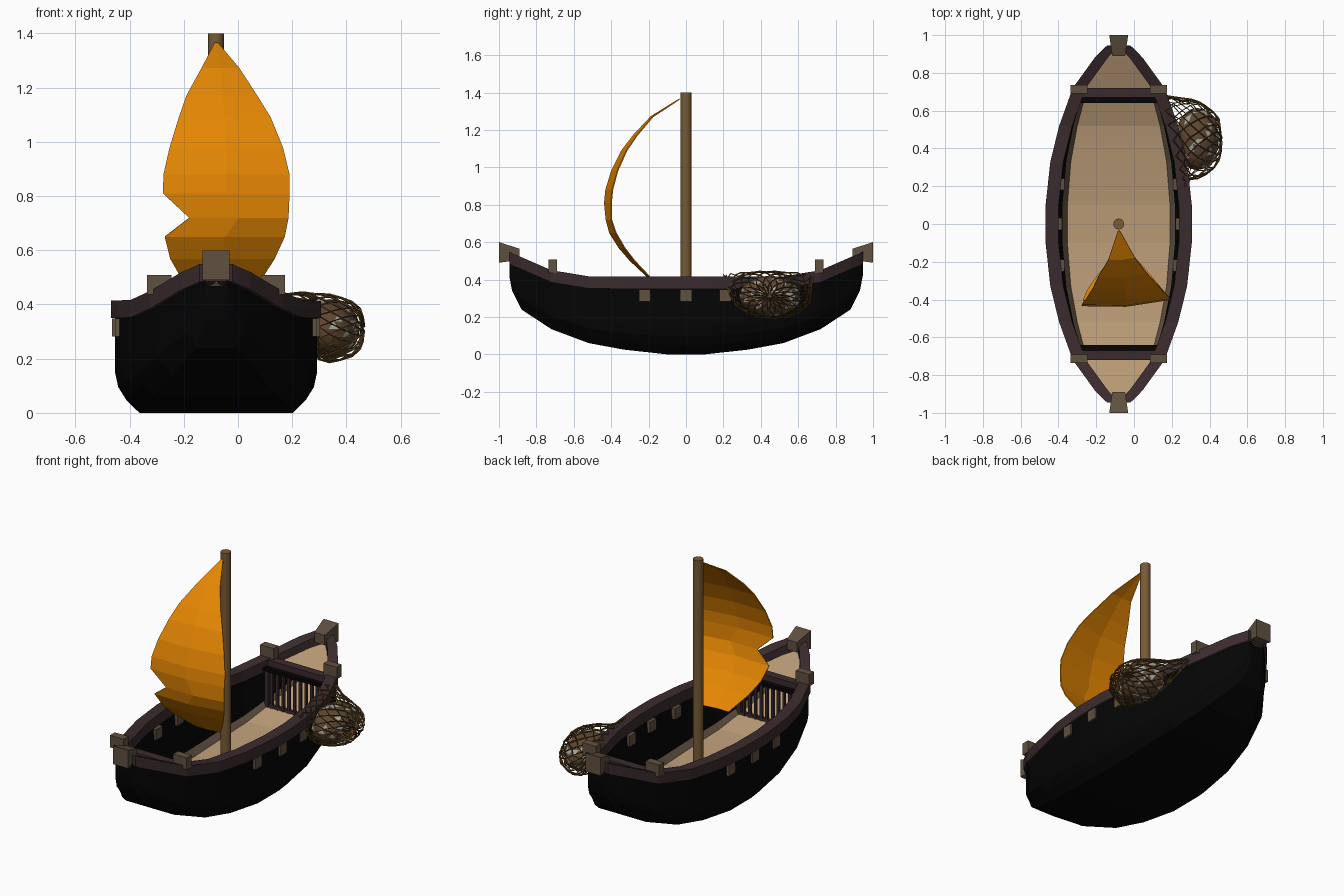
import bpy, bmesh, math, random

random.seed(4)
if "Cube" in bpy.data.objects:
    bpy.data.objects.remove(bpy.data.objects["Cube"])
CX = -0.081  # boat centreline


def material(name, r, g, b):
    m = bpy.data.materials.new(name)
    m.use_nodes = True
    m.diffuse_color = (r, g, b, 1)
    m.node_tree.nodes["Principled BSDF"].inputs["Base Color"].default_value = (r, g, b, 1)
    return m


BLACK = material("tarred black", 0.0015, 0.0015, 0.0015)
PLUM = material("dark plum wood", 0.043, 0.024, 0.026)
TAN = material("pale deck wood", 0.48, 0.32, 0.18)
GREY = material("grey brown wood", 0.118, 0.082, 0.051)
MAST = material("mast wood", 0.19, 0.103, 0.035)
ORANGE = material("orange cloth", 0.78, 0.24, 0.001)
ROPE = material("net rope", 0.125, 0.065, 0.014)
CATCH = material("brown catch", 0.11, 0.062, 0.03)
SILVER = material("pale catch", 0.38, 0.40, 0.35)


def finish(name, bm, mats):
    bmesh.ops.recalc_face_normals(bm, faces=bm.faces)
    me = bpy.data.meshes.new(name)
    bm.to_mesh(me)
    bm.free()
    ob = bpy.data.objects.new(name, me)
    for m in mats:
        me.materials.append(m)
    bpy.context.collection.objects.link(ob)
    return ob


def loft(name, rings, mats, rule=None, closed=True, caps=True):
    """Join rings of points; rule gives a material index per ring segment."""
    bm = bmesh.new()
    vs = [[bm.verts.new(p) for p in r] for r in rings]
    n = len(rings[0])
    for a, b in zip(vs, vs[1:]):
        for j in range(n if closed else n - 1):
            k = (j + 1) % n
            f = bm.faces.new((a[j], a[k], b[k], b[j]))
            f.material_index = rule(j) if rule else 0
    if caps:
        bm.faces.new(vs[0])
        bm.faces.new(vs[-1])
    return finish(name, bm, mats)


def rect(cx, y, hw, z0, z1):
    return [(cx - hw, y, z0), (cx + hw, y, z0), (cx + hw, y, z1), (cx - hw, y, z1)]


def box(name, x, y, z, sx, sy, sz, mat):
    r = [rect(x, y + s * sy / 2, sx / 2, z - sz / 2, z + sz / 2) for s in (-1, 1)]
    return loft(name, r, [mat])


def smooth(ob, angle):
    bpy.ops.object.select_all(action='DESELECT')
    ob.select_set(True)
    bpy.context.view_layer.objects.active = ob
    bpy.ops.object.shade_smooth_by_angle(angle=math.radians(angle))


# Stations from amidships to the end: y, half width, keel height, rail top
half = [(0.1, .372, 0, .415), (.33, .347, .025, .415), (.52, .30, .06, .417),
        (.72, .228, .135, .45), (.88, .112, .24, .52), (.93, .064, .34, .54),
        (.945, .046, .42, .55)]
stations = [(-y, w, k, t) for y, w, k, t in reversed(half)] + half


# Hull: outer skin, inner wall and deck in one section
def hull_ring(y, w, keel, top):
    s = top - 0.05
    h = s - keel
    d = keel + min(0.06, h * 0.6)
    base = .76 - .3 * max(0, abs(y) - .5)
    side = [(base, keel), (base + .13, keel + .13 * h), (.97, keel + .26 * h),
            (1, keel + .4 * h), (1, s), (.865, s), (.8, d + .1 * h), (.73, d)]
    return ([(CX + f * w, y, z) for f, z in side]
            + [(CX - f * w, y, z) for f, z in reversed(side)])


def hull_colour(j):
    return {7: 1, 6: 2, 8: 2}.get(j, 0)


hull = loft("hull", [hull_ring(*s) for s in stations], [BLACK, TAN, GREY], hull_colour)
smooth(hull, 5)

# Gunwale on both sides
for sx, side in ((1, "left"), (-1, "right")):
    rings = []
    for y, w, k, t in stations:
        o, i = w + .015, max(0, w - .054)
        rings.append([(CX + sx * a, y, z) for a, z in
                      ((o, t - .065), (o, t), (i, t), (i, t - .065))])
    loft(side + "_gunwale", rings, [PLUM])
    # Beam ends through the sides
    for n, y in enumerate((-.22, 0, .21)):
        w = .372 if n == 1 else .36
        box(f"{side}_beam_end_{n}", CX + sx * (w - .03), y, .315, .085, .062, .065, GREY)

# Each end: raised deck, wedge post, cross beam, corner blocks and balusters
for sy, end in ((-1, "front"), (1, "back")):
    loft(end + "_raised_deck", [rect(CX, sy * .70, .2, .385, .395),
                                rect(CX, sy * .87, .085, .455, .465),
                                rect(CX, sy * .935, .03, .48, .49)], [TAN])
    loft(end + "_end_post", [rect(CX, sy * .89, .034, .505, .565),
                             rect(CX, sy * 1.0, .05, .49, .6)], [GREY])
    box(end + "_cross_beam", CX, sy * .696, .41, .45, .05, .06, PLUM)
    box(end + "_top_rail", CX, sy * .655, .395, .42, .03, .02, BLACK)
    box(end + "_foot_beam", CX, sy * .66, .175, .36, .02, .02, PLUM)
    for sx in (-1, 1):
        box(end + "_corner_block", CX + sx * .21, sy * .713, .472, .09, .046, .072, GREY)
        box(end + "_baluster_frame", CX + sx * .185, sy * .66, .28, .025, .025, .24, PLUM)
    for n in range(9):
        box(end + "_baluster", CX + (n - 4) * .038, sy * .655, .28, .015, .015, .24, PLUM)

# Mast
bpy.ops.mesh.primitive_cylinder_add(vertices=12, radius=.029, depth=1.35,
                                    location=(CX, 0, .725))
mast = bpy.context.object
mast.name = "mast"
mast.data.materials.append(MAST)
smooth(mast, 40)

# Sail rows: height, left edge, right edge, depth
rows = [(1.365, -.085, -.075, -.035), (1.27, -.135, .005, -.187), (1.17, -.19, .07, -.28),
        (1.09, -.218, .12, -.34), (.98, -.252, .165, -.395), (.88, -.275, .19, -.425),
        (.81, -.277, .19, -.432), (.72, -.18, .186, -.424), (.65, -.27, .172, -.405),
        (.57, -.25, .135, -.355), (.5, -.21, .09, -.295), (.415, -.14, .02, -.205)]
sail_rings = []
for z, a, b, y in rows:
    bow = .14 * (b - a)
    sail_rings.append([(a, y, z), (a + (b - a) * .5, y - bow * .05, z),
                       (b, y + bow * .5, z)])
sail = loft("sail", sail_rings, [ORANGE], closed=False, caps=False)
mod = sail.modifiers.new("cloth", 'SOLIDIFY')
mod.thickness = .006
mod.offset = 0

# Catch held in the net
bpy.ops.mesh.primitive_ico_sphere_add(subdivisions=3, radius=1, location=(.335, .45, .31))
catch = bpy.context.object
catch.name = "catch"
catch.scale = (.115, .165, .11)
catch.data.materials.append(CATCH)
catch.data.materials.append(SILVER)
for f in catch.data.polygons:
    f.material_index = int(random.random() < .15)

# Net: diamond mesh on rings from the tip to the flared mouth on the gunwale
# Ring: x, y radius, z radius, z centre, skew of the mouth
net_rings = [(.462, .012, .01, .31, 0), (.458, .065, .045, .31, 0), (.447, .11, .075, .31, 0),
             (.42, .15, .1, .31, 0), (.38, .178, .116, .31, 0), (.34, .198, .125, .312, 0),
             (.30, .213, .122, .318, 0), (.27, .225, .1, .34, .02),
             (.24, .235, .06, .385, .04), (.205, .24, .014, .425, .06)]
N = 18
bm = bmesh.new()
net = []
for i, (x, ry, rz, cz, skew) in enumerate(net_rings):
    ring = []
    for j in range(N):
        a = 2 * math.pi * (j + .5 * (i % 2)) / N
        ring.append(bm.verts.new((x - skew * math.cos(a) + random.uniform(-.004, .004),
                                  .445 + ry * math.cos(a) * random.uniform(.96, 1.04)
                                  - .2 * rz * math.sin(a),
                                  cz + rz * math.sin(a))))
    net.append(ring)
for i in range(len(net) - 2):
    for j in range(N):
        r = (j + (i % 2)) % N
        bm.faces.new((net[i][j], net[i + 1][r], net[i + 2][j], net[i + 1][r - 1]))
net_ob = finish("net", bm, [ROPE])
mod = net_ob.modifiers.new("cords", 'WIREFRAME')
mod.thickness = .008
mod.use_boundary = True
mod.use_even_offset = False
